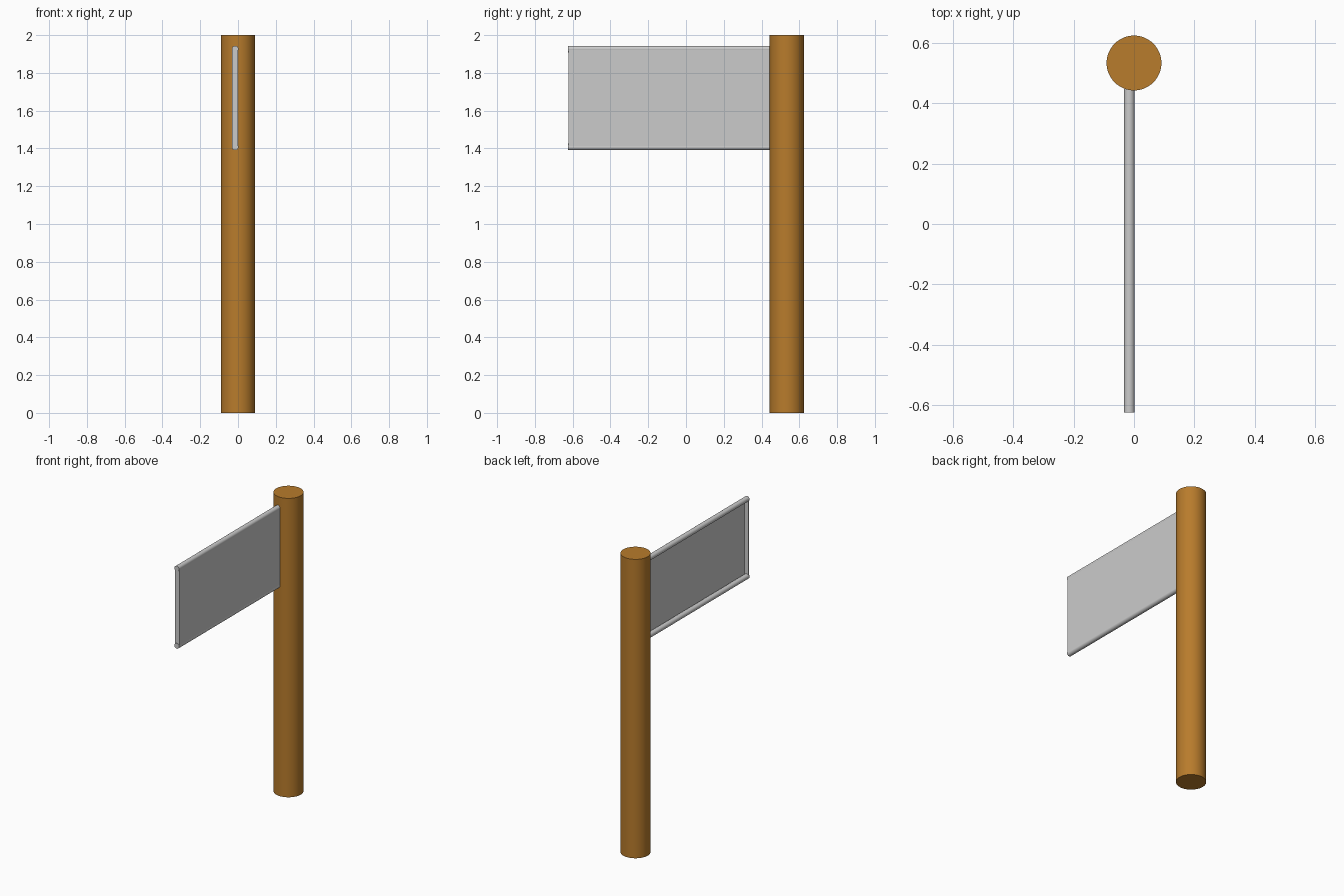
import bpy, math

if "Cube" in bpy.data.objects:
    bpy.data.objects.remove(bpy.data.objects["Cube"])

POST_Y, POST_R = 0.534, 0.091
ROD_X, ROD_R = -0.0155, 0.0175
FRONT, BACK = -0.625, 0.447      # banner extent along y
LOW, HIGH = 1.408, 1.926         # rod centre heights


def material(name, rgb):
    m = bpy.data.materials.new(name)
    m.diffuse_color = (*rgb, 1)
    m.use_nodes = True
    m.node_tree.nodes["Principled BSDF"].inputs["Base Color"].default_value = m.diffuse_color
    return m


def cylinder(name, radius, depth, loc, rot=(0, 0, 0), sides=32):
    bpy.ops.mesh.primitive_cylinder_add(vertices=sides, radius=radius,
                                        depth=depth, location=loc, rotation=rot)
    ob = bpy.context.object
    ob.name = name
    bpy.ops.object.shade_smooth_by_angle(angle=math.radians(40))
    return ob


def box(name, lo, hi):
    bpy.ops.mesh.primitive_cube_add(size=1, location=[(a + b) / 2 for a, b in zip(lo, hi)])
    ob = bpy.context.object
    ob.name = name
    ob.scale = [b - a for a, b in zip(lo, hi)]
    bpy.ops.object.transform_apply(location=False, rotation=False, scale=True)
    return ob


# Wooden post
post = cylinder("post", POST_R, 2.0, (0, POST_Y, 1.0), sides=48)
post.data.materials.append(material("wood", (0.48, 0.20, 0.025)))

# Horizontal rods along the top and bottom of the banner
for name, z in (("bottom_rod", LOW), ("top_rod", HIGH)):
    cylinder(name, ROD_R, BACK - FRONT, (ROD_X, (FRONT + BACK) / 2, z),
             (math.pi / 2, 0, 0), sides=24)

# Thin sheet flush with the right side of the rods
right = ROD_X + ROD_R - 0.001
box("sign_panel", (right - 0.003, FRONT + 0.004, LOW), (right, BACK, HIGH))

# End strip closing the free edge of the sheet
box("end_strip", (ROD_X - ROD_R + 0.002, FRONT + 0.004, LOW),
    (right - 0.002, FRONT + 0.007, HIGH))
